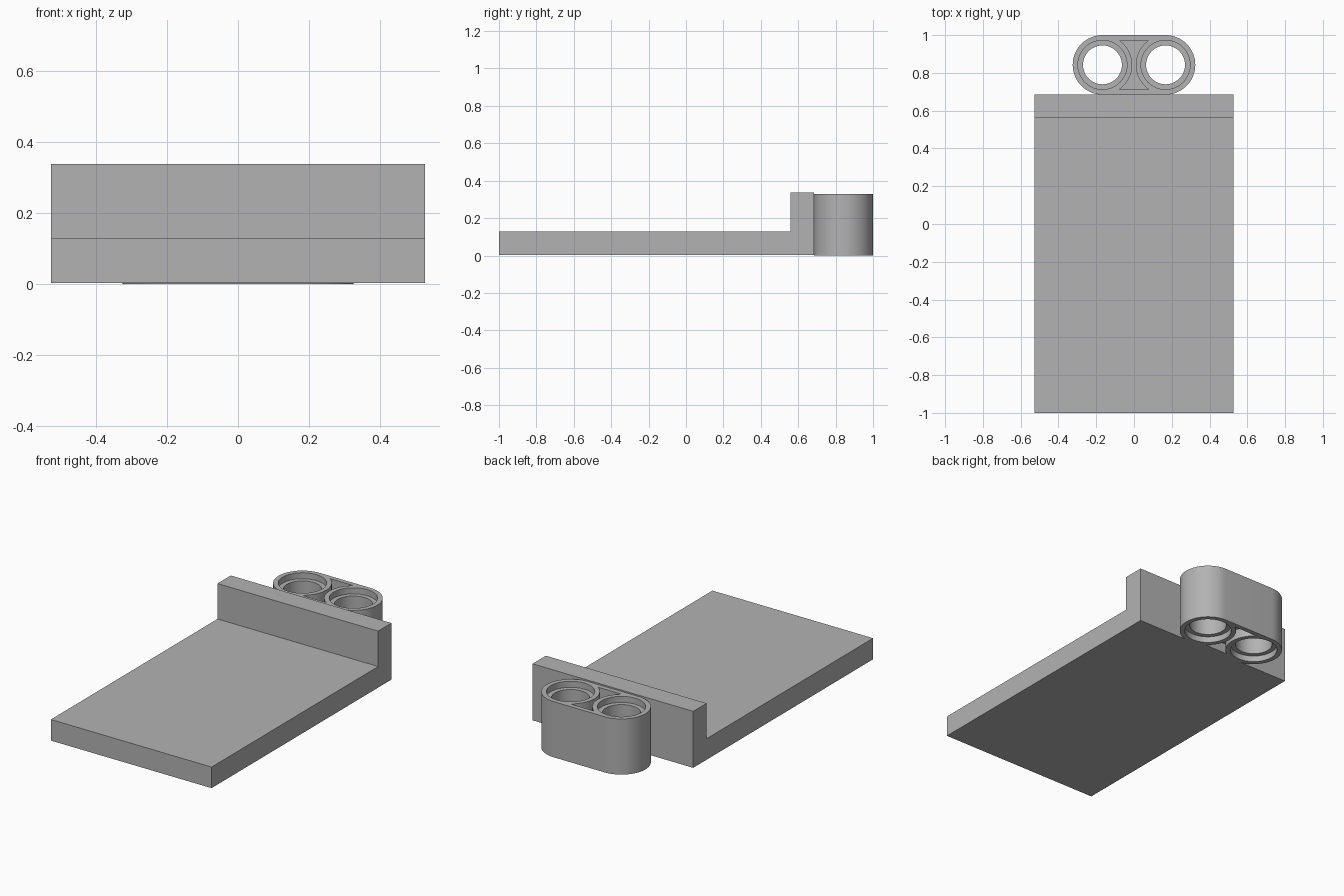
import bpy
import bmesh
from math import cos, sin, pi, asin

cube = bpy.data.objects.get("Cube")
if cube:
    bpy.data.objects.remove(cube, do_unlink=True)

grey = bpy.data.materials.new("plain grey")
grey.use_nodes = True
colour = (0.45, 0.45, 0.45, 1)
grey.diffuse_color = colour
grey.node_tree.nodes["Principled BSDF"].inputs["Base Color"].default_value = colour

HEIGHT = 0.33      # link thickness
CY = 0.8425        # hole row
CX = 0.167         # hole offset either side
R = 0.1575         # link end radius
BORE = 0.103
RIM = 0.13
RIM_DEPTH = 0.036
POCKET_DEPTH = 0.06


def arc(cx, cy, r, start, end, n):
    return [(cx + r * cos(start + (end - start) * i / n),
             cy + r * sin(start + (end - start) * i / n)) for i in range(n + 1)]


def prism(name, outline, z0, z1):
    """Extrude a flat outline from z0 up to z1."""
    bm = bmesh.new()
    face = bm.faces.new([bm.verts.new((x, y, z0)) for x, y in outline])
    up = bmesh.ops.extrude_face_region(bm, geom=[face])["geom"]
    bmesh.ops.translate(bm, vec=(0, 0, z1 - z0),
                        verts=[v for v in up if isinstance(v, bmesh.types.BMVert)])
    bmesh.ops.recalc_face_normals(bm, faces=bm.faces)
    mesh = bpy.data.meshes.new(name)
    bm.to_mesh(mesh)
    bm.free()
    mesh.materials.append(grey)
    obj = bpy.data.objects.new(name, mesh)
    bpy.context.collection.objects.link(obj)
    return obj


def activate(obj):
    bpy.ops.object.select_all(action="DESELECT")
    obj.select_set(True)
    bpy.context.view_layer.objects.active = obj


def cut(obj, outline, z0, z1):
    cutter = prism("cutter", outline, z0, z1)
    cutter.hide_render = True
    mod = obj.modifiers.new("cut", "BOOLEAN")
    mod.operation = "DIFFERENCE"
    mod.solver = "EXACT"
    mod.object = cutter
    activate(obj)
    bpy.ops.object.modifier_apply(modifier=mod.name)
    bpy.data.objects.remove(cutter, do_unlink=True)


# Flat base with an upright back wall, as one L-shaped profile
profile = [(-1, 0.003), (0.685, 0.003), (0.685, 0.338),
           (0.56, 0.338), (0.56, 0.128), (-1, 0.128)]
plate = prism("base_plate_with_wall", profile, -0.527, 0.527)
for v in plate.data.vertices:
    y, z, x = v.co
    v.co = (x, y, z)

# Two-hole link on the back of the wall
outline = (arc(CX, CY, R, -pi / 2, pi / 2, 32)
           + arc(-CX, CY, R, pi / 2, 3 * pi / 2, 32))
link = prism("two_hole_link", outline, 0, HEIGHT)

# Through holes with a stepped rim at both ends
for x in (-CX, CX):
    cut(link, arc(x, CY, BORE, 0, 2 * pi, 48)[:-1], -0.1, HEIGHT + 0.1)
    ring = arc(x, CY, RIM, 0, 2 * pi, 48)[:-1]
    cut(link, ring, HEIGHT - RIM_DEPTH, HEIGHT + 0.1)
    cut(link, ring, -0.1, RIM_DEPTH)

# Hourglass pockets between the holes, top and bottom
a = asin(0.13 / R)
waist = arc(CX, CY, R, pi - a, pi + a, 16) + arc(-CX, CY, R, -a, a, 16)
cut(link, waist, HEIGHT - POCKET_DEPTH, HEIGHT + 0.1)
cut(link, waist, -0.1, POCKET_DEPTH)

activate(link)
bpy.ops.object.shade_smooth_by_angle(angle=pi / 6)
